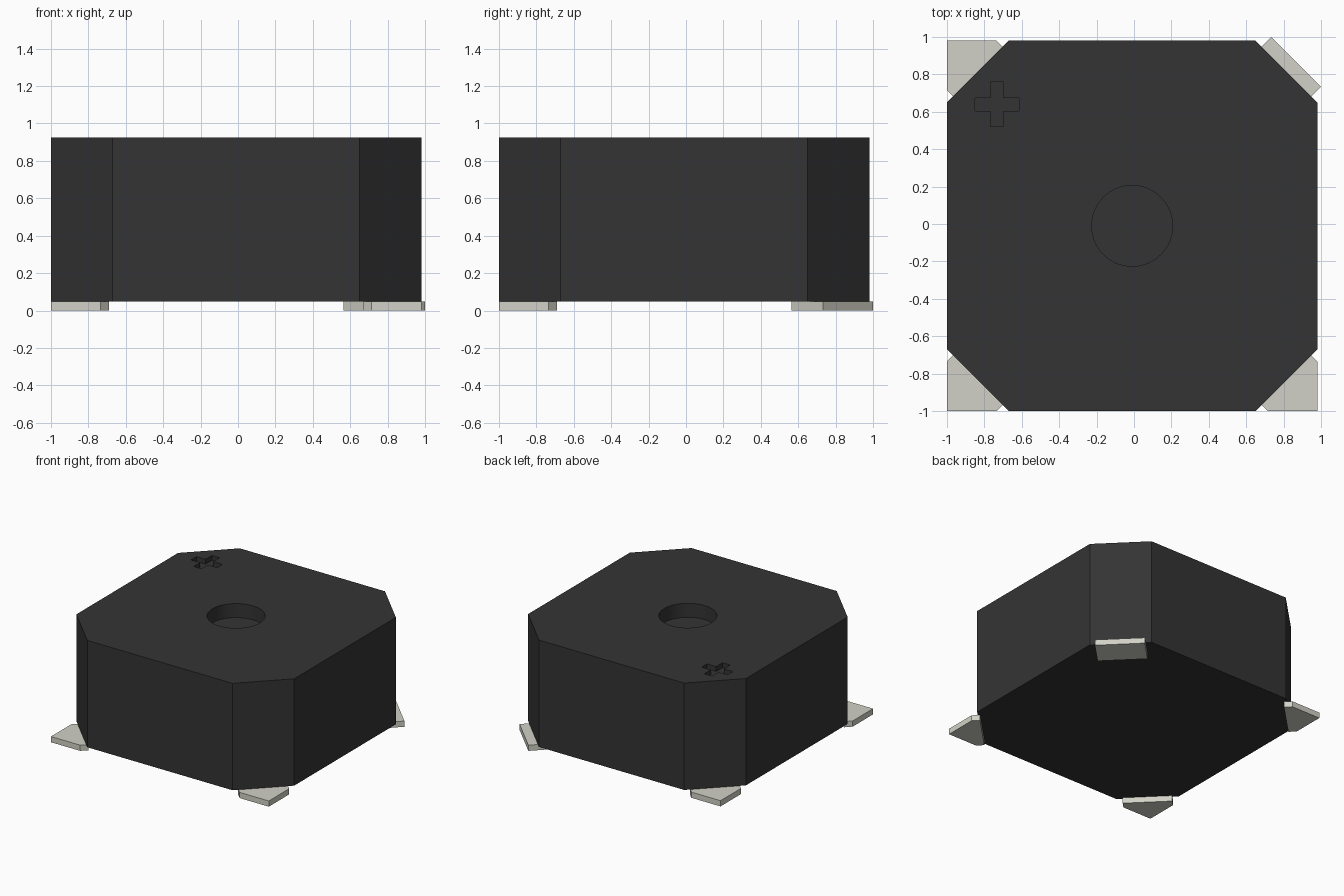
import bpy, bmesh, math

if "Cube" in bpy.data.objects:
    bpy.data.objects.remove(bpy.data.objects["Cube"], do_unlink=True)

CX = CY = -0.01          # body centre
HALF, FLAT = 0.99, 0.66  # half width and half length of the flat sides
BASE, TOP = 0.047, 0.925


def material(name, color):
    m = bpy.data.materials.new(name)
    m.use_nodes = True
    m.diffuse_color = (*color, 1)
    m.node_tree.nodes["Principled BSDF"].inputs["Base Color"].default_value = (*color, 1)
    return m


black = material("black plastic", (0.034, 0.034, 0.034))
metal = material("tinned metal", (0.64, 0.64, 0.57))


def prism(name, outline, z0, z1, mat):
    """Extrude a flat outline from z0 up to z1."""
    bm = bmesh.new()
    face = bm.faces.new([bm.verts.new((x, y, z0)) for x, y in outline])
    top = bmesh.ops.extrude_face_region(bm, geom=[face])["geom"]
    bmesh.ops.translate(bm, vec=(0, 0, z1 - z0),
                        verts=[v for v in top if isinstance(v, bmesh.types.BMVert)])
    bmesh.ops.recalc_face_normals(bm, faces=bm.faces)
    mesh = bpy.data.meshes.new(name)
    bm.to_mesh(mesh)
    bm.free()
    mesh.materials.append(mat)
    obj = bpy.data.objects.new(name, mesh)
    bpy.context.collection.objects.link(obj)
    return obj


def turned(points, quarter):
    """Rotate points by quarter turns, then move them to the body centre."""
    for _ in range(quarter):
        points = [(-y, x) for x, y in points]
    return [(x + CX, y + CY) for x, y in points]


# Chamfered housing
outline = []
for q in range(4):
    outline += turned([(HALF, -FLAT), (HALF, FLAT)], q)
body = prism("housing", outline, BASE, TOP, black)

# Round sound hole and polarity mark, both recessed in the top
circle = [(CX + 0.216 * math.cos(a), CY + 0.216 * math.sin(a))
          for a in (math.tau * i / 64 for i in range(64))]
arm, width = 0.118, 0.035
plus = []
for q in range(4):
    plus += [(x - 0.723, y + 0.65) for x, y in turned(
        [(arm, -width), (arm, width), (width, width)], q)]
cutters = [prism("sound_hole_cutter", circle, TOP - 0.115, TOP + 0.1, black),
           prism("polarity_mark_cutter", plus, TOP - 0.04, TOP + 0.1, black)]

bpy.context.view_layer.objects.active = body
body.select_set(True)
for cutter in cutters:
    cut = body.modifiers.new(cutter.name, "BOOLEAN")
    cut.operation = "DIFFERENCE"
    cut.solver = "EXACT"
    cut.object = cutter
    bpy.ops.object.modifier_apply(modifier=cut.name)
    bpy.data.objects.remove(cutter, do_unlink=True)
bpy.ops.object.shade_smooth_by_angle(angle=math.radians(30))

# Three arrow-shaped corner pads; the back left corner has a slanted strip
pad = [(HALF, HALF), (0.725, HALF), (0.68, 0.945), (0.945, 0.68), (HALF, 0.725)]
for q, name in ((1, "back_right_pad"), (2, "front_right_pad"), (3, "front_left_pad")):
    prism(name, turned(pad, q), 0, BASE, metal)
strip = [(0.733, 1.0), (0.565, 0.832), (0.832, 0.565), (1.0, 0.733)]
prism("back_left_pad", strip, 0, BASE, metal)
